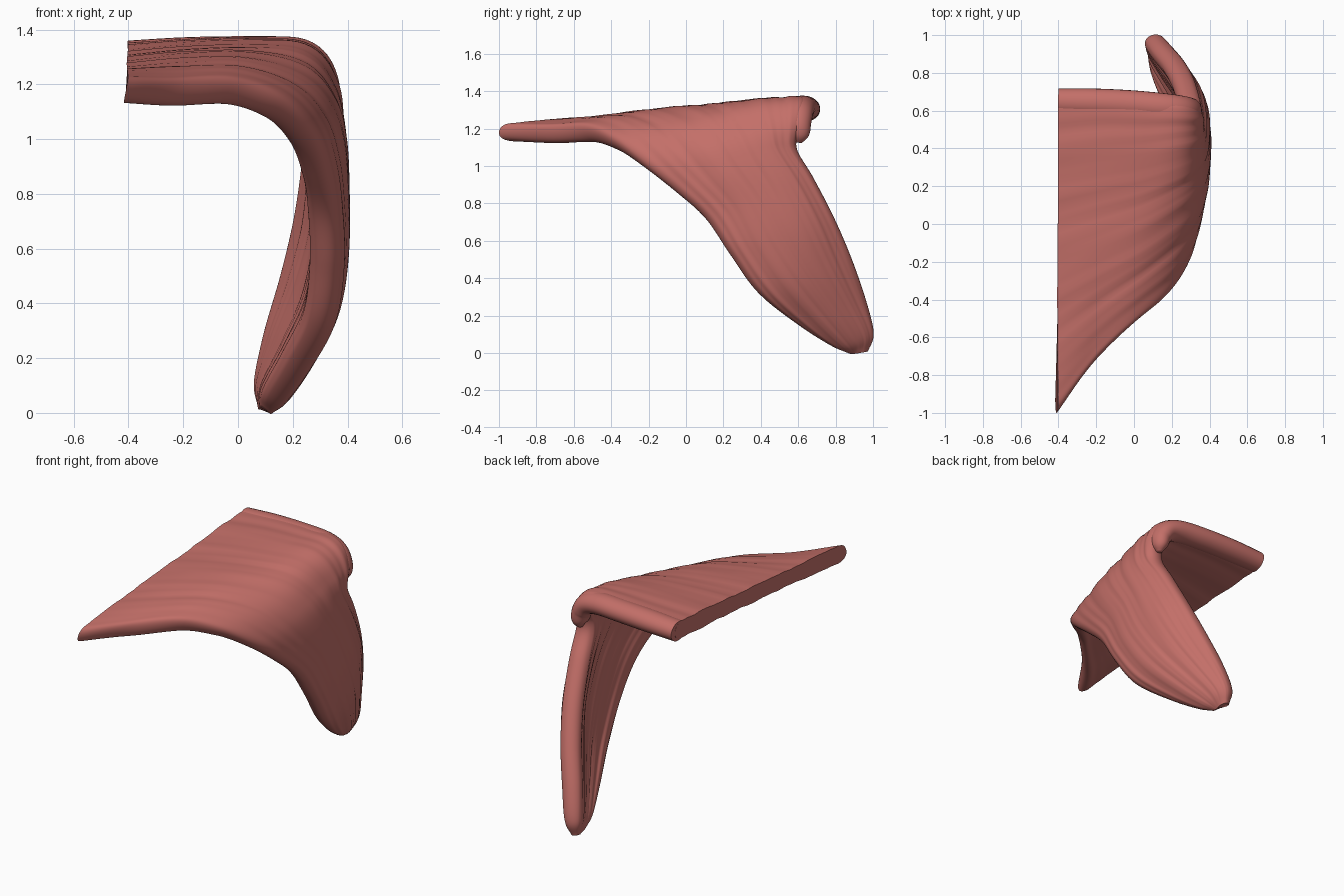
import bpy, bmesh, math
from mathutils import Vector

if "Cube" in bpy.data.objects:
    bpy.data.objects.remove(bpy.data.objects["Cube"])

red = bpy.data.materials.new("muscle red")
red.diffuse_color = (0.55, 0.16, 0.14, 1)
red.use_nodes = True
red.node_tree.nodes["Principled BSDF"].inputs["Base Color"].default_value = red.diffuse_color

# Guide points of the sheet: each row runs from front edge to back edge,
# rows run from the cut end, over the shoulder, down to the tip
ROWS = [
    [(-.41, -1.0, 1.175), (-.405, -.4, 1.225), (-.40, .15, 1.265), (-.40, .68, 1.30)],
    [(-.25, -.77, 1.165), (-.20, -.28, 1.24), (-.18, .20, 1.28), (-.15, .69, 1.31)],
    [(-.03, -.54, 1.17), (.02, -.15, 1.24), (.05, .25, 1.285), (.08, .67, 1.315)],
    [(.13, -.39, 1.11), (.20, 0, 1.185), (.22, .32, 1.265), (.24, .65, 1.305)],
    [(.23, -.23, 1.00), (.29, .10, 1.09), (.298, .38, 1.17), (.305, .62, 1.22)],
    [(.28, -.05, .86), (.328, .20, .97), (.325, .42, 1.06), (.30, .59, 1.10)],
    [(.305, .105, .72), (.34, .33, .81), (.333, .52, .89), (.275, .675, .94)],
    [(.315, .235, .53), (.34, .44, .60), (.32, .63, .67), (.235, .785, .72)],
    [(.29, .38, .33), (.305, .57, .40), (.265, .73, .46), (.185, .88, .50)],
    [(.205, .58, .17), (.22, .72, .22), (.185, .84, .26), (.12, .955, .28)],
    [(.13, .76, .055), (.135, .85, .075), (.12, .93, .10), (.085, .995, .11)],
    [(.10, .86, .012), (.10, .90, .008), (.10, .94, .008), (.085, .97, .015)],
]
HALF = [.05, .054, .056, .06, .062, .062, .063, .064, .064, .063, .055, .025]


def spline(pts, t):
    """Catmull-Rom through pts, t in 0..1"""
    n = len(pts) - 1
    i = min(int(t * n), n - 1)
    f = t * n - i
    b, c = pts[i], pts[i + 1]
    a = pts[i - 1] if i > 0 else b * 2 - c
    d = pts[i + 2] if i + 2 <= n else c * 2 - b
    return (b * 2 + (c - a) * f + (a * 2 - b * 5 + c * 4 - d) * f * f
            + (b * 3 - a - c * 3 + d) * f ** 3) * .5


COLS = [[Vector(r[k]) for r in ROWS] for k in range(4)]


def sheet(u, v):
    return spline([spline(c, u) for c in COLS], v)


def fibre(u, v):
    """Gentle, uneven lengthwise ridges"""
    return (.004 * math.sin(29 * v + 4 * u) * math.sin(11 * v + 2)
            + .002 * math.sin(61 * v - 5 * u + 1) * math.sin(17 * v + 3 * u)
            + .001 * math.sin(97 * v + 4 * u))


def loft(name, rings):
    bm = bmesh.new()
    vs = [[bm.verts.new(p) for p in r] for r in rings]
    n = len(vs[0])
    for a, b in zip(vs, vs[1:]):
        for j in range(n):
            k = (j + 1) % n
            bm.faces.new((a[j], a[k], b[k], b[j]))
    bm.faces.new(vs[0][::-1])
    bm.faces.new(vs[-1])
    bmesh.ops.recalc_face_normals(bm, faces=bm.faces)
    me = bpy.data.meshes.new(name)
    bm.to_mesh(me)
    bm.free()
    me.materials.append(red)
    ob = bpy.data.objects.new(name, me)
    bpy.context.collection.objects.link(ob)
    bpy.ops.object.select_all(action='DESELECT')
    ob.select_set(True)
    bpy.context.view_layer.objects.active = ob
    bpy.ops.object.shade_smooth_by_angle(angle=math.radians(60))
    return ob


# Muscle sheet: flat rounded cross-sections swept along the fibres
NU, NV, e = 90, 72, .004
rings = []
for i in range(NU + 1):
    u = i / NU
    half = spline([Vector((h, 0, 0)) for h in HALF], u).x
    width = (sheet(u, 1) - sheet(u, 0)).length
    k = max(2, min(30, 1.1 * width / half))        # bluntness of the edges
    fade = min(1, (1 - u) * 4)
    top, bottom = [], []
    for j in range(NV + 1):
        v = .5 - .5 * math.cos(math.pi * j / NV)
        p = sheet(u, v)
        du = sheet(min(u + e, 1), v) - sheet(max(u - e, 0), v)
        dv = sheet(u, min(v + e, 1)) - sheet(u, max(v - e, 0))
        nrm = du.cross(dv).normalized()
        prof = max(0, 1 - abs(2 * v - 1) ** k) ** .5
        # the cut half swells towards the back
        swell = 1 + .25 * max(0, 1 - (u / .4) ** 3) * max(0, v - .5) * 2
        top.append(p + nrm * prof * (half * swell + fade * fibre(u, v)))
        if 0 < j < NV:
            bottom.append(p - nrm * prof * (half + fade * fibre(u, v + .3)))
    rings.append(top + bottom[::-1])
loft("muscle_sheet", rings)

# Thick back rim that curls down over the shoulder
RIM = [Vector(p) for p in [(-.40, .645, 1.30), (-.20, .64, 1.308), (0, .63, 1.312),
                           (.16, .615, 1.31), (.25, .605, 1.285), (.295, .60, 1.23),
                           (.31, .605, 1.17), (.31, .60, 1.125)]]
RAD = [.06, .064, .064, .064, .062, .058, .046, .015]
rings = []
for i in range(49):
    t = i / 48
    c = spline(RIM, t)
    tan = (spline(RIM, min(t + .01, 1)) - spline(RIM, max(t - .01, 0))).normalized()
    side = Vector((0, 1, 0))
    side = (side - tan * side.dot(tan)).normalized()
    up = tan.cross(side)
    r = spline([Vector((x, 0, 0)) for x in RAD], t).x
    rings.append([c + side * r * 1.2 * math.cos(a) + up * r * math.sin(a)
                  for a in (math.tau * k / 24 for k in range(24))])
loft("back_rim", rings)
